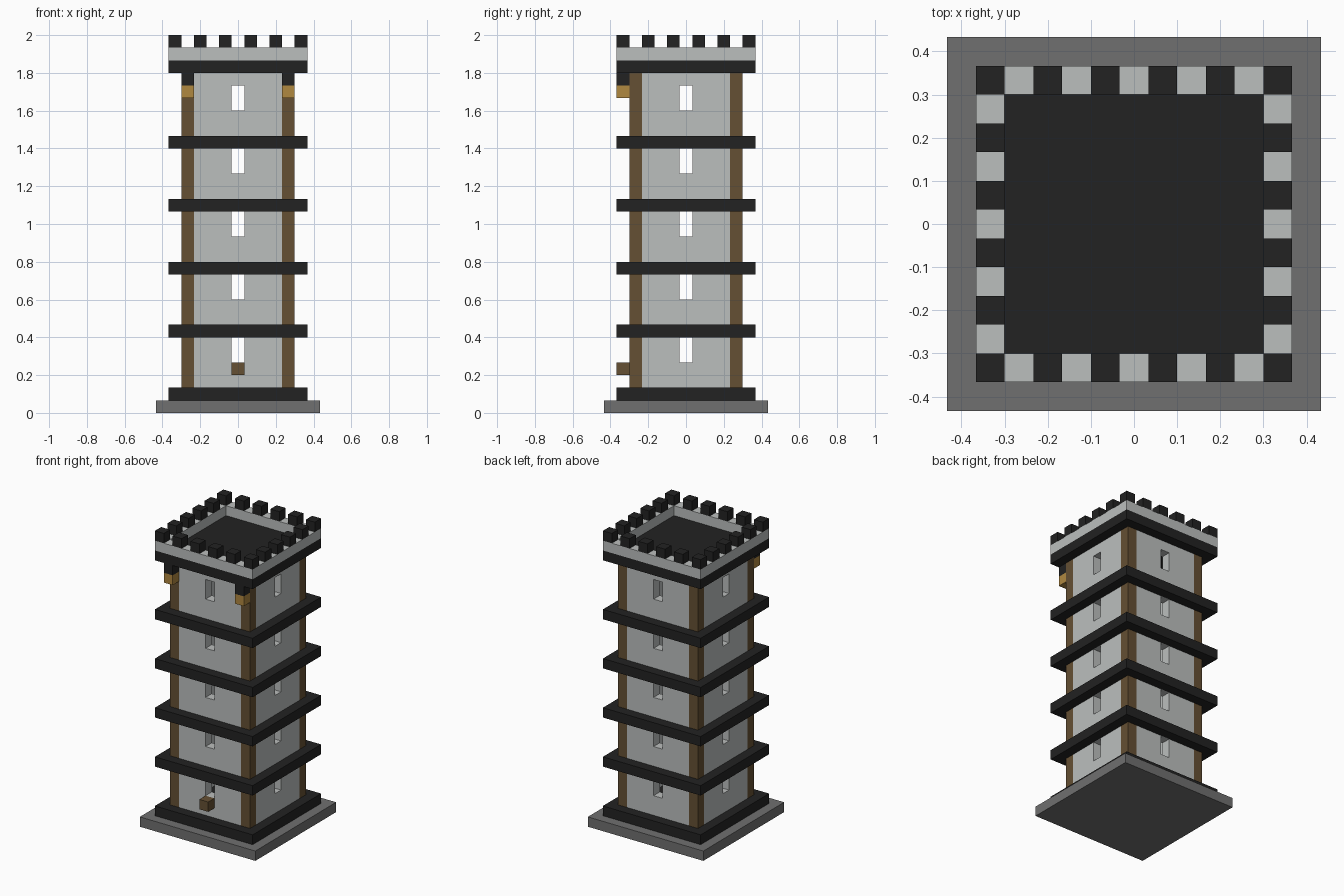
import bpy
import bmesh
from math import pi
from mathutils import Matrix, Vector

cube = bpy.data.objects.get("Cube")
if cube:
    bpy.data.objects.remove(cube, do_unlink=True)

U = 2 / 30  # one building block


def material(name, r, g, b):
    m = bpy.data.materials.new(name)
    m.use_nodes = True
    m.diffuse_color = (r, g, b, 1)
    m.node_tree.nodes["Principled BSDF"].inputs["Base Color"].default_value = (r, g, b, 1)
    return m


STONE = material("pale stone", 0.50, 0.52, 0.515)
BLACK = material("black stone", 0.016, 0.016, 0.016)
GREY = material("grey stone", 0.162, 0.162, 0.162)
WOOD = material("brown wood", 0.130, 0.080, 0.033)
GOLD = material("golden wood", 0.434, 0.246, 0.051)


def finish(name, bm, mat):
    bmesh.ops.recalc_face_normals(bm, faces=bm.faces)
    bmesh.ops.scale(bm, vec=(U, U, U), verts=bm.verts)
    mesh = bpy.data.meshes.new(name)
    bm.to_mesh(mesh)
    bm.free()
    mesh.materials.append(mat)
    obj = bpy.data.objects.new(name, mesh)
    bpy.context.collection.objects.link(obj)
    return obj


def box(name, mat, x, y, z, w=1, d=1, h=1):
    """Box centred at x, y with its underside at z, in blocks."""
    bm = bmesh.new()
    bmesh.ops.create_cube(bm, size=1, matrix=Matrix.Translation((x, y, z + h / 2))
                          @ Matrix.Diagonal((w, d, h, 1)))
    return finish(name, bm, mat)


def extrude_all(bm, offset):
    grown = bmesh.ops.extrude_face_region(bm, geom=bm.faces[:], use_keep_orig=True)
    verts = [v for v in grown["geom"] if isinstance(v, bmesh.types.BMVert)]
    bmesh.ops.translate(bm, vec=offset, verts=verts)


def ring(name, mat, outer, inner, z):
    """Square ring, one block high."""
    bm = bmesh.new()
    signs = [(-1, -1), (1, -1), (1, 1), (-1, 1)]
    out = [bm.verts.new((sx * outer, sy * outer, z)) for sx, sy in signs]
    inn = [bm.verts.new((sx * inner, sy * inner, z)) for sx, sy in signs]
    for i in range(4):
        j = (i + 1) % 4
        bm.faces.new((out[i], out[j], inn[j], inn[i]))
    extrude_all(bm, Vector((0, 0, 1)))
    return finish(name, bm, mat)


WINDOWS = [4, 9, 14, 19, 24]  # sill heights


def wall(name, turn):
    """Wall panel with a column of window openings, turned about the tower axis."""
    bm = bmesh.new()
    xs = [-3.5, -0.5, 0.5, 3.5]
    zs = [2] + [z + top for z in WINDOWS for top in (0, 2)] + [27]
    grid = [[bm.verts.new((x, -4.5, z)) for x in xs] for z in zs]
    for k in range(len(zs) - 1):
        for i in range(3):
            if i == 1 and zs[k] in WINDOWS:
                continue
            bm.faces.new((grid[k][i], grid[k][i + 1], grid[k + 1][i + 1], grid[k + 1][i]))
    extrude_all(bm, Vector((0, 1, 0)))
    bmesh.ops.rotate(bm, verts=bm.verts, matrix=Matrix.Rotation(turn, 3, 'Z'))
    return finish(name, bm, STONE)


# Foundation, floor and roof deck
box("base_plate", GREY, 0, 0, 0, 13, 13)
box("ground_floor", BLACK, 0, 0, 1, 11, 11)
box("roof_deck", BLACK, 0, 0, 27, 11, 11)

# Four walls around a hollow shaft
for i, side in enumerate(("front", "left", "back", "right")):
    wall(side + "_wall", i * pi / 2)

# Corner posts
for sx, xname in ((-1, "right"), (1, "left")):
    for sy, yname in ((-1, "front"), (1, "back")):
        box(f"{yname}_{xname}_post", WOOD, sx * 4, sy * 4, 2, h=25)

# Ledges between storeys
for n, z in enumerate((6, 11, 16, 21), 1):
    ring(f"ledge_{n}", BLACK, 5.5, 4.5, z)

# Parapet with battlements
ring("parapet", STONE, 5.5, 4.5, 28)
for x in range(-5, 6, 2):
    for y in range(-5, 6, 2):
        if max(abs(x), abs(y)) == 5:
            box("merlon", BLACK, x, y, 29)

# Hanging lanterns and the block under the front window
for sx, side in ((-1, "right"), (1, "left")):
    box(side + "_lantern_bracket", BLACK, sx * 4, -5, 26)
    box(side + "_lantern", GOLD, sx * 4, -5, 25)
box("front_wall_block", WOOD, 0, -5, 3)
